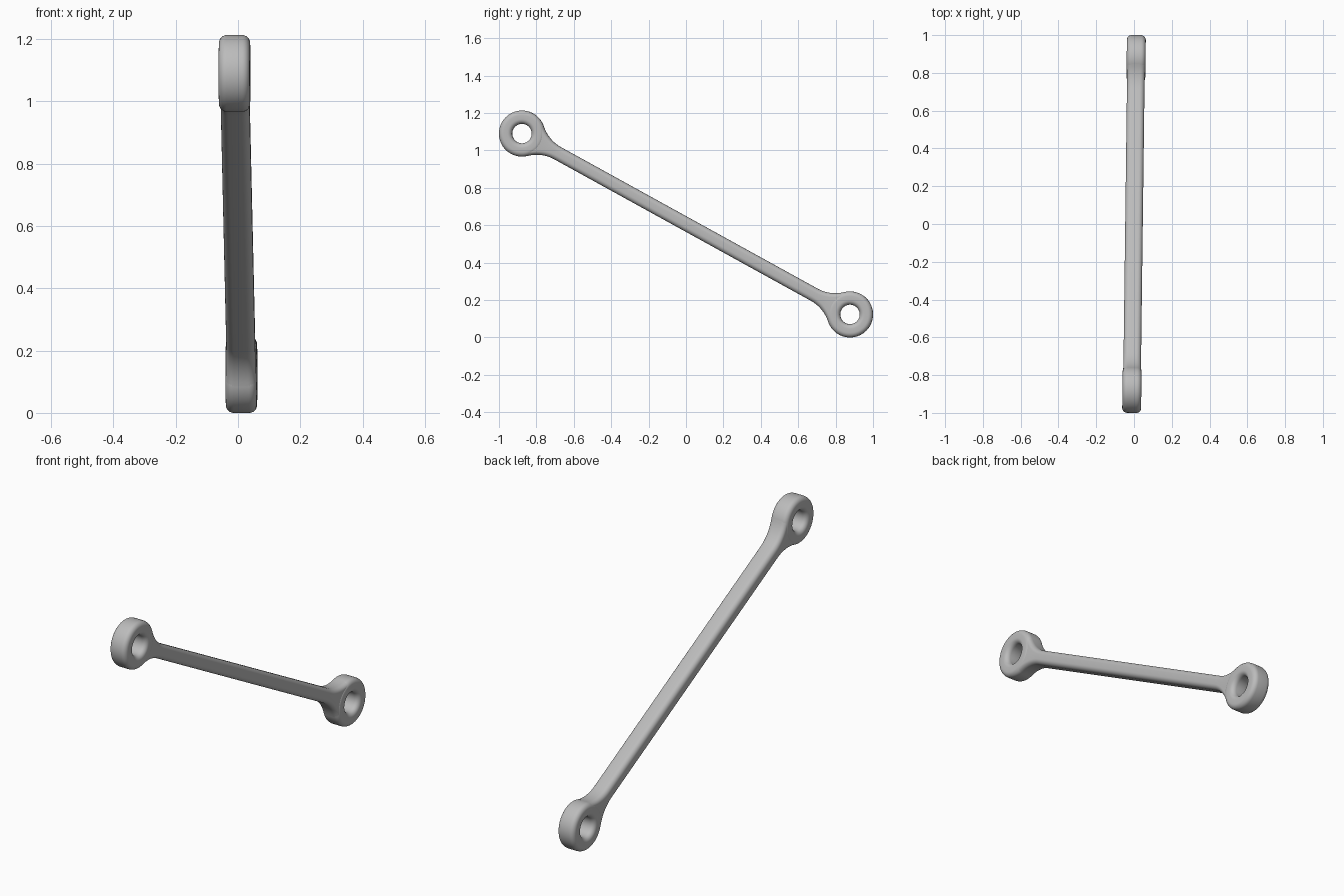
import bpy, bmesh
from math import sin, cos, pi, atan2, sqrt, hypot, radians
from mathutils import Matrix, Vector

cube = bpy.data.objects.get("Cube")
if cube:
    bpy.data.objects.remove(cube, do_unlink=True)

# Main dimensions
EYE_Y, EYE_DROP, MID_Z = 0.877, 0.4835, 0.6065
REACH = hypot(EYE_Y, EYE_DROP)           # middle of the link to an eye centre
OUTER, HOLE, EYE_HALF = 0.123, 0.052, 0.05
BAR_H, BAR_W, FILLET = 0.037, 0.0465, 0.2
ROUND = 0.025
PLACE = (Matrix.Translation((0, 0, MID_Z)) @ Matrix.Rotation(-0.0127, 4, "Z")
         @ Matrix.Rotation(-atan2(EYE_DROP, EYE_Y), 4, "X"))

grey = bpy.data.materials.new("light grey metal")
grey.use_nodes = True
colour = (0.5, 0.5, 0.5, 1)
grey.diffuse_color = colour
grey.node_tree.nodes["Principled BSDF"].inputs["Base Color"].default_value = colour


def rounded_rect(half_a, half_b, r, steps=6):
    """Closed outline of a rectangle with rounded corners."""
    points = []
    for k, (sa, sb) in enumerate([(1, 1), (-1, 1), (-1, -1), (1, -1)]):
        for i in range(steps + 1):
            t = (k + i / steps) * pi / 2
            points.append((sa * (half_a - r) + r * cos(t), sb * (half_b - r) + r * sin(t)))
    return points


def loft(name, rings, closed):
    """Skin a row of matching outlines, joined end to end or capped."""
    bm = bmesh.new()
    rows = [[bm.verts.new(PLACE @ Vector(p)) for p in ring] for ring in rings]
    n = len(rows[0])
    for a in range(len(rows) if closed else len(rows) - 1):
        r0, r1 = rows[a], rows[(a + 1) % len(rows)]
        for i in range(n):
            j = (i + 1) % n
            bm.faces.new((r0[i], r0[j], r1[j], r1[i]))
    if not closed:
        bm.faces.new(rows[0])
        bm.faces.new(rows[-1])
    bmesh.ops.recalc_face_normals(bm, faces=bm.faces)
    mesh = bpy.data.meshes.new(name)
    bm.to_mesh(mesh)
    bm.free()
    mesh.materials.append(grey)
    obj = bpy.data.objects.new(name, mesh)
    bpy.context.collection.objects.link(obj)
    bpy.ops.object.select_all(action="DESELECT")
    obj.select_set(True)
    bpy.context.view_layer.objects.active = obj
    bpy.ops.object.shade_smooth_by_angle(angle=radians(40))


# Eyes: rounded rectangle swept around the hole axis
section = rounded_rect(EYE_HALF, (OUTER - HOLE) / 2, ROUND)
middle = (OUTER + HOLE) / 2
for name, side in (("upper_eye", -1), ("lower_eye", 1)):
    sweep = []
    for i in range(64):
        t = 2 * pi * i / 64
        sweep.append([(x, side * REACH + (middle + d) * cos(t), (middle + d) * sin(t))
                      for x, d in section])
    loft(name, sweep, True)

# Bar: flares at both ends along an arc tangent to the eyes
run = sqrt((OUTER + FILLET) ** 2 - (BAR_H + FILLET) ** 2)
arc_run = run * FILLET / (OUTER + FILLET)
half_stations = []
for i in range(13):
    f = i / 12
    step = arc_run * f
    height = BAR_H + FILLET - sqrt(FILLET ** 2 - step ** 2)
    half_stations.append((REACH - run + step, height, BAR_W + 0.001 * f * f))
stations = [(-s, h, w) for s, h, w in reversed(half_stations)] + half_stations
loft("connecting_bar",
     [[(x, s, z) for x, z in rounded_rect(w, h, ROUND)] for s, h, w in stations], False)
